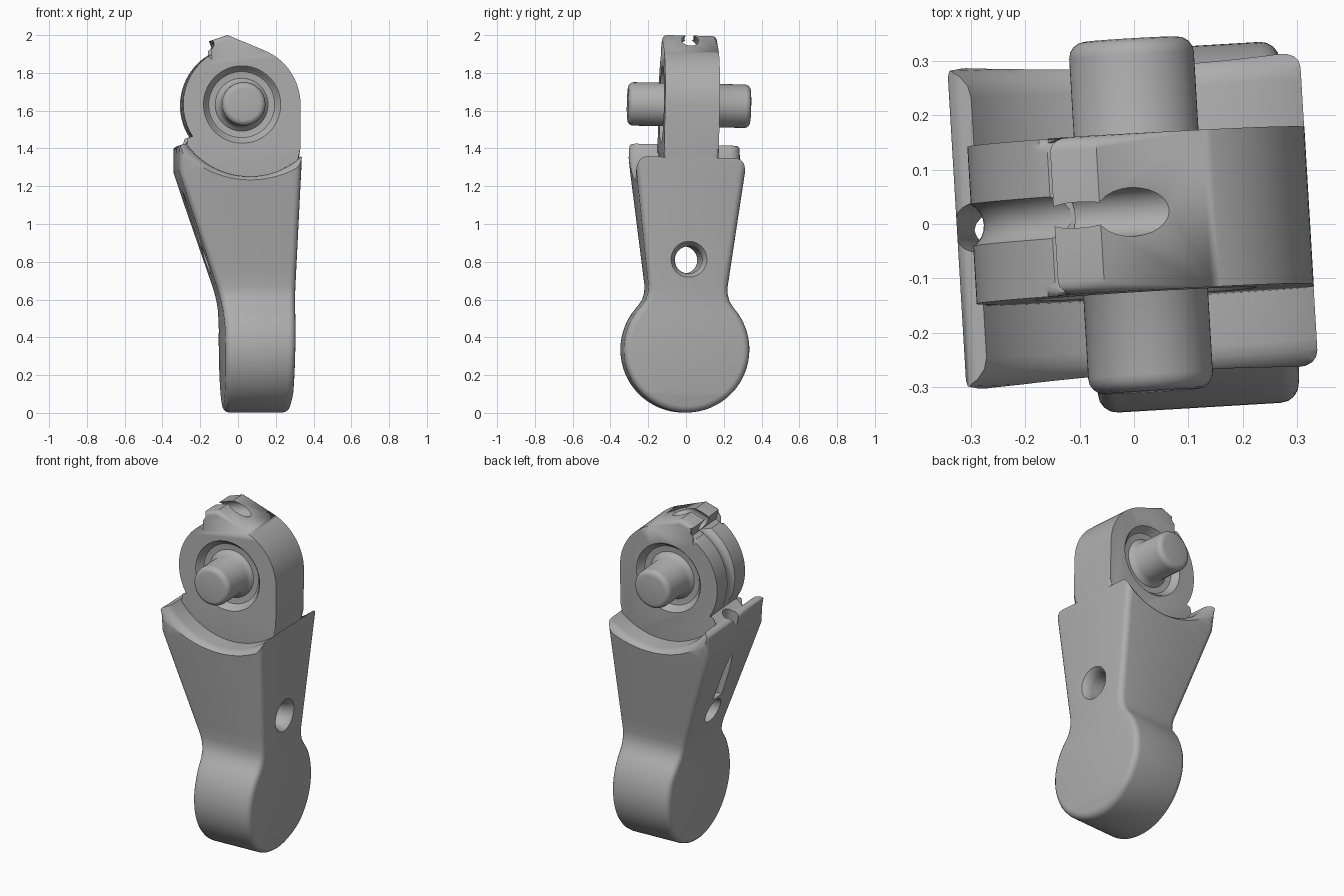
import bpy, bmesh, math
from mathutils import Matrix, Vector

if "Cube" in bpy.data.objects:
    bpy.data.objects.remove(bpy.data.objects["Cube"])

GREY = (0.42, 0.42, 0.42, 1)
mat = bpy.data.materials.new("plain grey")
mat.use_nodes = True
mat.diffuse_color = GREY
mat.node_tree.nodes["Principled BSDF"].inputs["Base Color"].default_value = GREY

CX, CZ = 0.015, 1.63   # pin axis


def finish(bm, name):
    bmesh.ops.recalc_face_normals(bm, faces=bm.faces)
    me = bpy.data.meshes.new(name)
    bm.to_mesh(me)
    bm.free()
    ob = bpy.data.objects.new(name, me)
    bpy.context.collection.objects.link(ob)
    me.materials.append(mat)
    return ob


def skin(bm, rings):
    """Join closed rings of points into a tube; returns the vertex rings."""
    vs = [[bm.verts.new(p) for p in r] for r in rings]
    n = len(vs[0])
    for a, b in zip(vs, vs[1:]):
        for i in range(n):
            j = (i + 1) % n
            bm.faces.new((a[i], a[j], b[j], b[i]))
    return vs


def tube(name, rings):
    bm = bmesh.new()
    vs = skin(bm, rings)
    bm.faces.new(vs[0])
    bm.faces.new(vs[-1])
    return finish(bm, name)


def lathe(name, profile, axis, centre, seg=64):
    """Spin (distance along axis, radius) pairs around the x or y axis."""
    rings = []
    for d, r in profile:
        ring = []
        for k in range(seg):
            t = 2 * math.pi * k / seg
            c, s = r * math.cos(t), r * math.sin(t)
            off = (d, c, s) if axis == "x" else (c, d, s)
            ring.append(Vector(centre) + Vector(off))
        rings.append(ring)
    return tube(name, rings)


def cut(ob, cutter):
    m = ob.modifiers.new("cut", "BOOLEAN")
    m.operation = "DIFFERENCE"
    m.solver = "EXACT"
    m.object = cutter
    bpy.context.view_layer.objects.active = ob
    bpy.ops.object.modifier_apply(modifier=m.name)


def arc(cx, cz, r, a0, a1, n):
    out = []
    for k in range(n + 1):
        t = math.radians(a0 + (a1 - a0) * k / n)
        out.append((cx + r * math.cos(t), cz + r * math.sin(t)))
    return out


def lookup(table, z):
    for (z0, v0), (z1, v1) in zip(table, table[1:]):
        if z <= z1:
            t = max(0, (z - z0) / (z1 - z0))
            return v0 + (v1 - v0) * t
    return table[-1][1]


# Body: rounded side outline carried across from the left to the right limit
LEFT = [(0, -0.08), (0.45, -0.085), (0.54, -0.092), (0.6, -0.103),
        (0.66, -0.12), (1.27, -0.325), (1.5, -0.325)]
RIGHT = [(0, 0.27), (0.1, 0.282), (0.6, 0.292), (1.35, 0.325), (1.5, 0.325)]
half = arc(0, 0.335, 0.333, -87, 43, 40)
half += [(0.222, 0.595), (0.212, 0.63), (0.21, 0.67)]
zs = [0.75 + 0.13 * k for k in range(5)] + [1.32, 1.37, 1.42]
half += [(0.21 + (z - 0.67) * 0.128, z) for z in zs]


def inset(pts, d):
    out = []
    for i, (y, z) in enumerate(pts):
        a = Vector(pts[i - 1]) if i else Vector((-y, z))
        b = Vector(pts[i + 1]) if i + 1 < len(pts) else Vector((-y, z))
        p = Vector((y, z))
        n = (p - a).normalized() + (b - p).normalized()
        n = Vector((-n.y, n.x)).normalized()
        out.append(p + n * d)
    # keep the narrow bottom from crossing over
    return [(max(p.x, 0.004), p.y) for p in out]


def layer(table, sign, depth, d):
    h = inset(half, d)
    pts = h + [(-y, z) for y, z in reversed(h)]
    return [(lookup(table, z) + sign * depth, y, z) for y, z in pts]


F = 0.035
steps = [math.radians(a) for a in (0, 22.5, 45, 67.5, 90)]
fillet = [(F * (1 - math.sin(a)), F * (1 - math.cos(a))) for a in steps]
rings = [layer(LEFT, 1, dx, d) for d, dx in fillet]
rings += [layer(RIGHT, -1, dx, d) for d, dx in reversed(fillet)]
bm = bmesh.new()
vs = skin(bm, rings)
for ring in (vs[0], vs[-1]):
    for i in range(len(half) - 1):
        bm.faces.new((ring[i], ring[i + 1], ring[-2 - i], ring[-1 - i]))
body = finish(bm, "body")

# Cutter for the cradle, flared so that its outer edges are rounded
flare = [(0.24 + 0.055 * math.sin(a), 0.412 + 0.055 * (1 - math.cos(a))) for a in steps]
cradle = [(-d, r) for d, r in reversed(flare)] + flare
cradle = [(-0.5, 0.467)] + cradle + [(0.5, 0.467)]
cradle_cutter = lathe("cradle_cutter", cradle, "y", (0.05, 0, 1.66), 96)

# Cutter for the cross hole, with softened mouths
hole = [(-0.5, 0.072), (0.25, 0.072), (0.275, 0.078), (0.295, 0.09), (0.32, 0.11), (0.5, 0.11)]
hole_cutter = lathe("hole_cutter", hole, "x", (0, 0, 0.81), 40)

# Cutter for the cord channel: over the hub, round its back, down through the body
path = [(0.25, 2.04)] + arc(CX, CZ, 0.335, 105, 190, 28) + [(-0.2, 0.9)]
rings = []
for i, (x, z) in enumerate(path):
    a, b = Vector(path[max(i - 1, 0)]), Vector(path[min(i + 1, len(path) - 1)])
    t = (b - a).normalized()
    ring = []
    for k in range(24):
        w = 2 * math.pi * k / 24
        c, s = 0.045 * math.cos(w), 0.045 * math.sin(w)
        ring.append((x - t.y * c, s, z + t.x * c))
    rings.append(ring)
cord_cutter = tube("cord_cutter", rings)

# Hub: round at the back, hooked cap on top, straight down the right
outline = arc(CX, CZ, 0.31, 0, 67, 20)
outline += [(-0.06, 1.998), (-0.145, 1.97), (-0.105, 1.89)]
outline += arc(CX, CZ, 0.312, 122, 216, 30)
outline += [(-0.305, 1.405), (-0.305, 1.34), (-0.2, 1.15), (0.25, 1.15), (0.3, 1.2), (0.325, 1.4)]
bm = bmesh.new()
W = 0.145
front, back = skin(bm, [[(x, s * W, z) for x, z in outline] for s in (-1, 1)])
caps = [bm.faces.new(front), bm.faces.new(back)]
bmesh.ops.bevel(bm, geom=[e for f in caps for e in f.edges], offset=0.025,
                segments=4, profile=0.5, affect="EDGES", clamp_overlap=False)
hub = finish(bm, "hub")

# Dished recesses round the pin
cutters = [cradle_cutter, hole_cutter, cord_cutter]
for c in cutters:
    cut(body, c)
cut(hub, cord_cutter)
for s in (-1, 1):
    dish = [(0.105, 0.15), (0.108, 0.175), (0.12, 0.188), (0.135, 0.195), (0.15, 0.21), (0.2, 0.21)]
    c = lathe("dish_cutter", [(s * d, r) for d, r in dish], "y", (CX, 0, CZ))
    cut(hub, c)
    cutters.append(c)

# Pin with rounded ends and a small fillet at the hub
end = [(0.09, 0.15), (0.105, 0.14), (0.115, 0.125), (0.135, 0.115)]
end += [(0.295 + 0.03 * math.sin(a), 0.085 + 0.03 * math.cos(a)) for a in steps]
pin = lathe("pin", [(-d, r) for d, r in reversed(end)] + end, "y", (CX, 0, CZ))

for c in cutters:
    bpy.data.objects.remove(c)

# Slight lean and turn of the whole assembly
turn = (Matrix.Translation((0, -0.019, 0)) @ Matrix.Rotation(math.radians(3.4), 4, "Z")
        @ Matrix.Rotation(math.radians(-1.2), 4, "X"))
for ob in bpy.context.selected_objects:
    ob.select_set(False)
for ob in (body, hub, pin):
    ob.data.transform(turn)
    ob.select_set(True)
bpy.context.view_layer.objects.active = body
bpy.ops.object.shade_smooth_by_angle(angle=math.radians(32))
